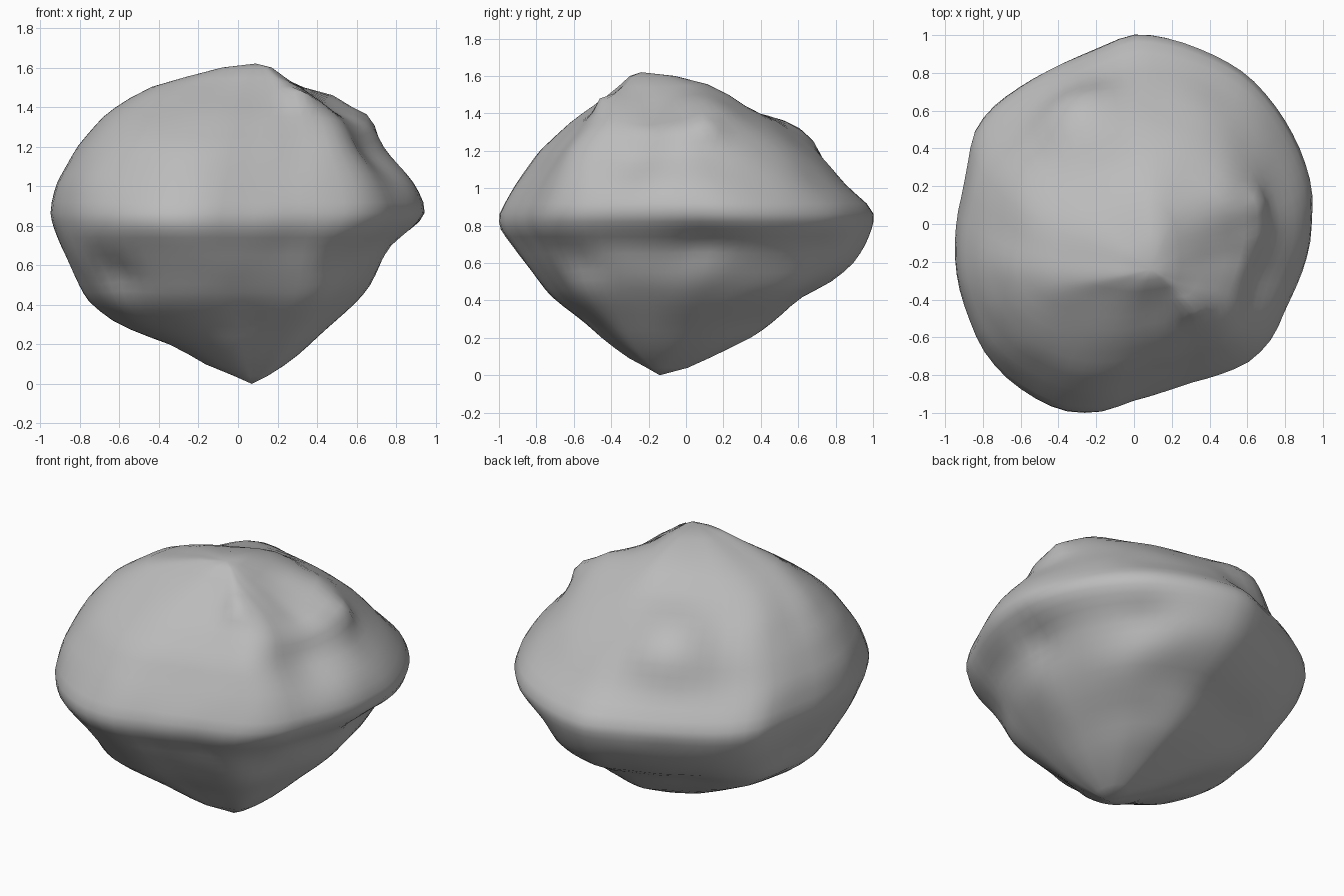
import bpy
import bmesh
from math import sin, cos, pi, exp
from mathutils import Vector, noise

cube = bpy.data.objects.get("Cube")
if cube:
    bpy.data.objects.remove(cube, do_unlink=True)

# Height profile in hundredths: z, left and right edge, front and back edge
PROFILE = [
    (0, 7, 7, -14, -14), (4, -2, 15, -21, 1), (10, -18, 24, -31, 15),
    (20, -35, 36, -45, 36), (32, -64, 49, -59, 51), (42, -76, 60, -73, 62),
    (50, -80, 67, -79, 79), (60, -85, 73, -86, 91), (70, -90, 79, -93, 97),
    (78, -93, 89, -100, 100), (86, -95, 96, -101, 102), (92, -94, 94, -97, 98),
    (102, -92, 89, -91, 86), (120, -81, 75, -79, 69), (135, -69, 69, -62, 48),
    (144, -56, 57, -50, 32), (150, -45, 36, -42, 23), (155, -28, 24, -36, 14),
    (160, -8, 17, -30, -6), (162, 9, 9, -24, -24),
]
# Plan outline: radius in hundredths at equal angles, counterclockwise from +x
OUTLINE = [94, 96, 96, 97, 98, 99, 98, 98, 99, 100, 95, 93,
           93, 95, 99, 100, 96, 93, 94, 96, 98, 101, 104, 106,
           106, 105, 101, 92, 89, 88, 91, 95, 95, 92, 92, 93]
# Hollows (positive depth) and bumps (negative): centre, radius, depth
HOLLOWS = [
    ((0.52, -0.20, 1.36), 0.20, 0.10),
    ((0.68, -0.30, 1.15), 0.20, 0.06),
    ((0.50, -0.55, 0.62), 0.12, 0.04),
    ((-0.60, -0.62, 0.56), 0.13, 0.05),
    ((-0.78, 0.45, 1.05), 0.25, 0.04),
    ((0.80, 0.10, 0.70), 0.13, 0.04),
    ((0.50, 0.70, 0.68), 0.13, 0.04),
    ((0.45, 0.50, 0.42), 0.20, -0.03),
    ((-0.28, 0.57, 1.27), 0.23, -0.13),
    ((0.50, 0.12, 1.46), 0.13, -0.04),
    ((0.30, -0.43, 1.45), 0.07, -0.05),
    ((0.66, 0.12, 1.33), 0.08, -0.04),
    ((0.48, -0.30, 0.65), 0.06, -0.03),
]
SEGMENTS = 72
MIDDLE = Vector((0, 0, 0.82))


def lerp(a, b, t):
    return a + (b - a) * t


def ease(t):
    return t * t * (3 - 2 * t)


def plan_shape():
    """Outline points scaled so that each side reaches one unit."""
    n = len(OUTLINE)
    pts = []
    for i in range(SEGMENTS):
        s = i * n / SEGMENTS
        k, t = int(s), s % 1
        r = lerp(OUTLINE[k], OUTLINE[(k + 1) % n], t)
        a = 2 * pi * i / SEGMENTS
        pts.append((r * cos(a), r * sin(a)))
    lo = [-min(p[j] for p in pts) for j in (0, 1)]
    hi = [max(p[j] for p in pts) for j in (0, 1)]
    return [tuple(p[j] / (hi[j] if p[j] > 0 else lo[j]) for j in (0, 1)) for p in pts]


def centre(z):
    """Axis leaning from the lower tip through the middle to the peak."""
    if z < 0.82:
        return Vector((0.07, -0.14)) * (1 - z / 0.82)
    return Vector((0.09, -0.24)) * ((z - 0.82) / 0.8)


def spread(u, mid, low, high):
    """Place u in -1..1 between two edges, blending softly across the middle."""
    return mid + u * lerp(mid - low, high - mid, ease((u + 1) / 2))


def weather(p):
    """Press hollows and a slight unevenness into a surface point."""
    inward = (MIDDLE - p).normalized()
    push = 0.01 * noise.noise(p * 4)
    for c, radius, depth in HOLLOWS:
        push += depth * exp(-((p - Vector(c)).length / radius) ** 2)
    return p + inward * push


# Stacked cross-sections of the boulder
shape = plan_shape()
bm = bmesh.new()
rings = []
for low, high in zip(PROFILE, PROFILE[1:]):
    steps = max(1, (high[0] - low[0]) // 4)
    for s in range(steps):
        z, x0, x1, y0, y1 = [lerp(a, b, s / steps) / 100 for a, b in zip(low, high)]
        if z == 0:
            continue
        c = centre(z)
        rings.append([bm.verts.new((spread(u, c.x, x0, x1), spread(v, c.y, y0, y1), z))
                      for u, v in shape])

# Skin between the sections, then the two tips
for a, b in zip(rings, rings[1:]):
    for i in range(SEGMENTS):
        j = (i + 1) % SEGMENTS
        bm.faces.new((a[i], a[j], b[j], b[i]))
for ring, row in ((rings[0], PROFILE[0]), (rings[-1], PROFILE[-1])):
    tip = bm.verts.new((row[1] / 100, row[3] / 100, row[0] / 100))
    for i in range(SEGMENTS):
        bm.faces.new((ring[i], ring[(i + 1) % SEGMENTS], tip))
bmesh.ops.recalc_face_normals(bm, faces=bm.faces)

# Worn edges, then hollows and bumps
body = [v for ring in rings[1:-1] for v in ring]
for _ in range(2):
    bmesh.ops.smooth_vert(bm, verts=body, factor=0.5,
                          use_axis_x=True, use_axis_y=True, use_axis_z=True)
for v in body:
    v.co = weather(v.co)

mesh = bpy.data.meshes.new("boulder")
bm.to_mesh(mesh)
bm.free()
boulder = bpy.data.objects.new("boulder", mesh)
bpy.context.collection.objects.link(boulder)

# Plain grey stone
stone = bpy.data.materials.new("grey_stone")
stone.use_nodes = True
grey = (0.5, 0.5, 0.5, 1)
stone.diffuse_color = grey
stone.node_tree.nodes["Principled BSDF"].inputs["Base Color"].default_value = grey
mesh.materials.append(stone)

bpy.context.view_layer.objects.active = boulder
boulder.select_set(True)
bpy.ops.object.shade_smooth_by_angle(angle=pi / 4)
